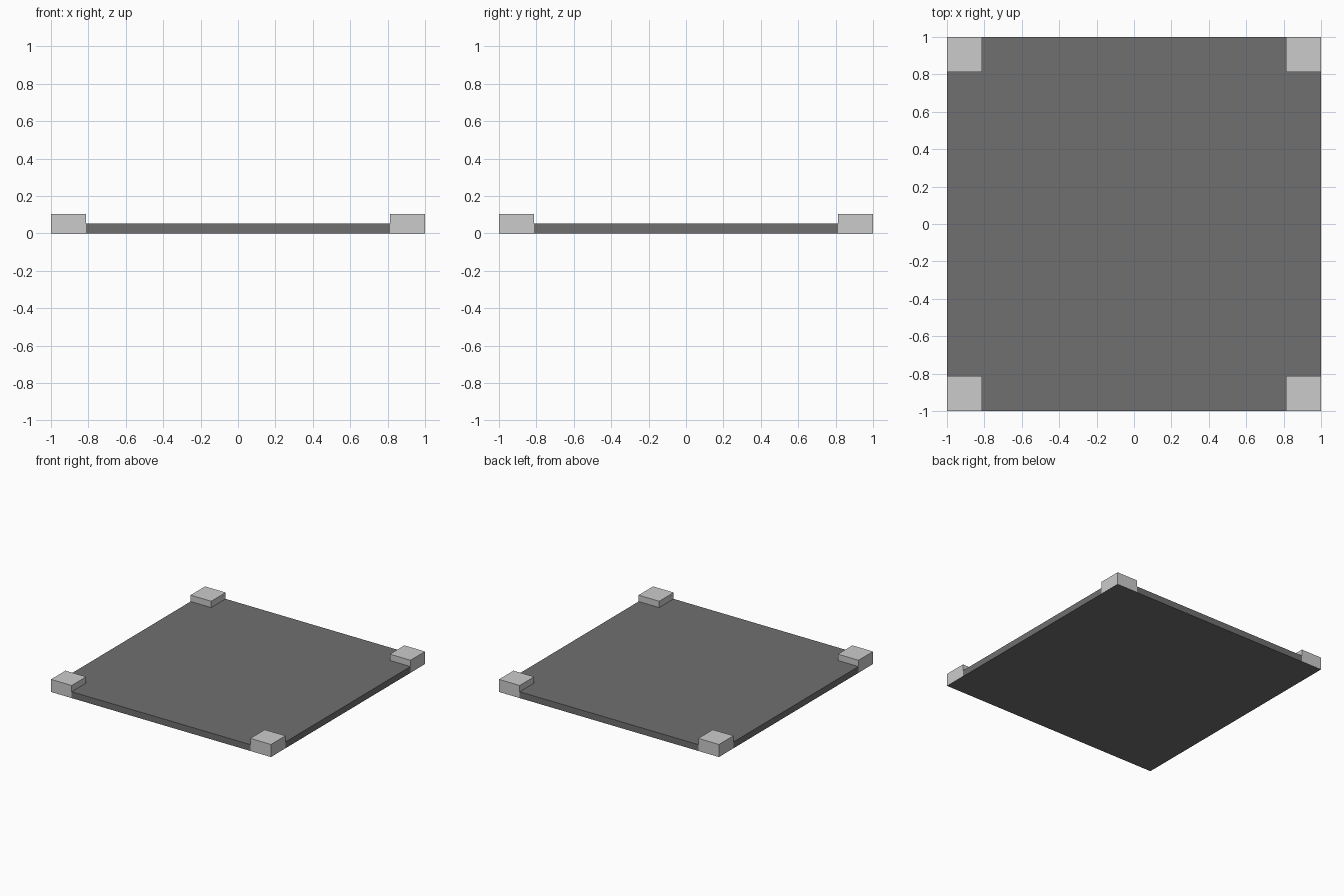
import bpy

if "Cube" in bpy.data.objects:
    bpy.data.objects.remove(bpy.data.objects["Cube"])

def box(name, lo, hi, mat=None):
    size = [b - a for a, b in zip(lo, hi)]
    centre = [(a + b) / 2 for a, b in zip(lo, hi)]
    bpy.ops.mesh.primitive_cube_add(size=1, location=centre)
    ob = bpy.context.object
    ob.name = name
    ob.scale = size
    bpy.ops.object.transform_apply(location=False, rotation=False, scale=True)
    if mat:
        ob.data.materials.append(mat)
    return ob

dark = bpy.data.materials.new("dark_grey")
dark.diffuse_color = (0.16, 0.16, 0.16, 1)
dark.use_nodes = True
dark.node_tree.nodes["Principled BSDF"].inputs["Base Color"].default_value = dark.diffuse_color

# Thin base plate, a hair inside the corner blocks so their sides show
E = 0.999
box("base_plate", (-E, -E, 0), (E, E, 0.052), dark)

# Raised corner blocks, seated just above the plate's underside
INNER, TOP = 0.812, 0.104
for sx, xname in ((-1, "left"), (1, "right")):
    for sy, yname in ((-1, "front"), (1, "back")):
        xs = sorted((sx * INNER, sx))
        ys = sorted((sy * INNER, sy))
        box(f"corner_block_{yname}_{xname}",
            (xs[0], ys[0], 0.001), (xs[1], ys[1], TOP))
